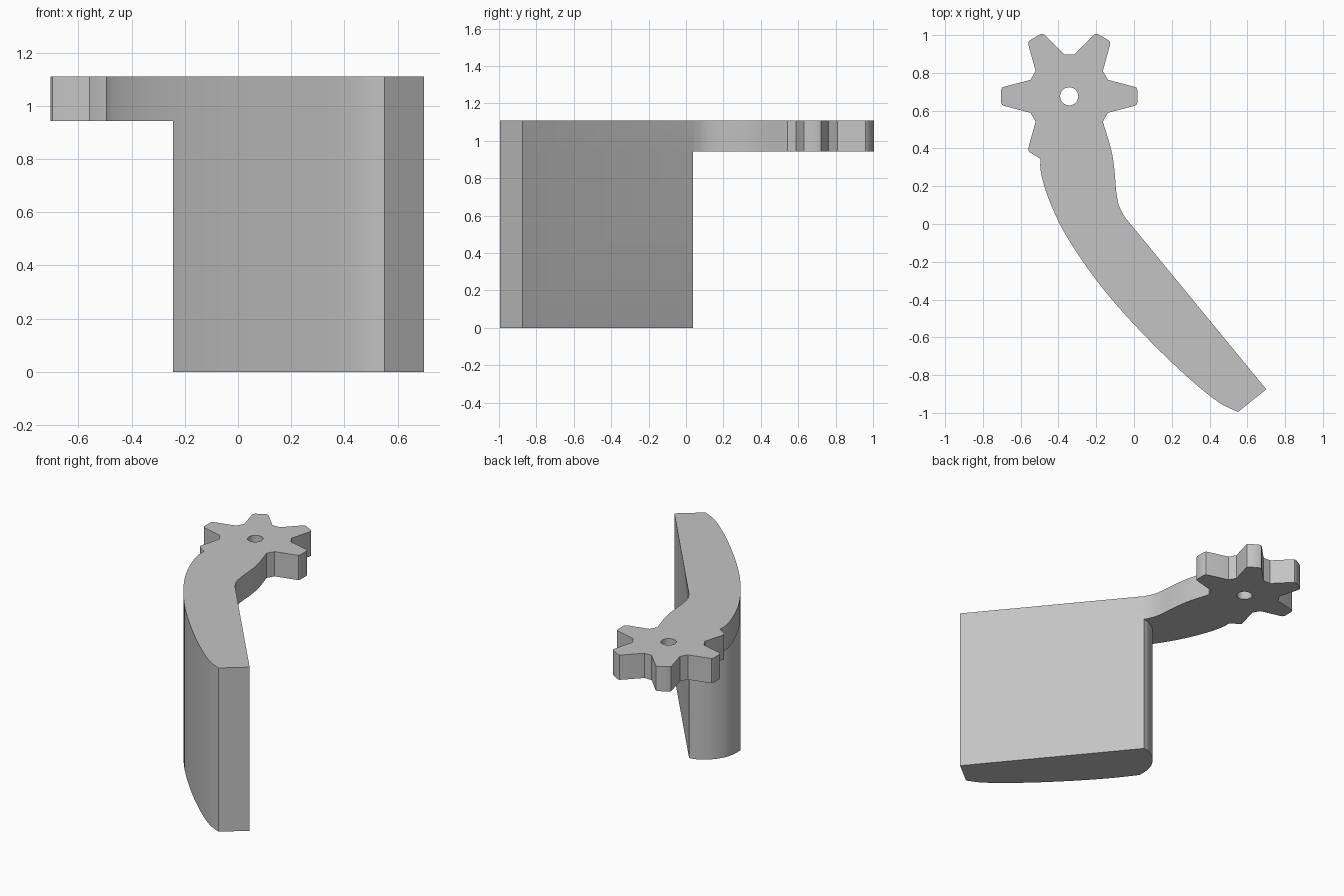
import bpy, bmesh, math
from mathutils import Vector, Matrix

cube = bpy.data.objects.get("Cube")
if cube:
    bpy.data.objects.remove(cube, do_unlink=True)

TOP, SHELF = 1.11, 0.942
HUB = Vector((-0.343, 0.676))
STEPS = 5

mat = bpy.data.materials.new("plain grey")
mat.use_nodes = True
grey = (0.55, 0.55, 0.55, 1)
mat.diffuse_color = grey
mat.node_tree.nodes["Principled BSDF"].inputs["Base Color"].default_value = grey


def smooth(points):
    """Catmull-Rom curve through the given points."""
    p = [Vector(q) for q in points]
    p = [2 * p[0] - p[1]] + p + [2 * p[-1] - p[-2]]
    out = []
    for a, b, c, d in zip(p, p[1:], p[2:], p[3:]):
        for i in range(STEPS):
            t = i / STEPS
            out.append(0.5 * (2 * b + (c - a) * t + (2 * a - 5 * b + 4 * c - d) * t * t
                              + (3 * b - a - 3 * c + d) * t ** 3))
    return out + [p[-2]]


def tooth(angle):
    """One gear tooth with rounded tip corners, counter-clockwise."""
    half = [(0.205, 0.087), (0.34, 0.052), (0.355, 0.046), (0.361, 0.033)]
    pts = [(x, -y) for x, y in half] + half[::-1]
    rot = Matrix.Rotation(math.radians(angle), 2)
    return [HUB + rot @ Vector(p) for p in pts]


# Profile pieces: concave arm side, gear, convex outer side, rounded blade end
inner = smooth([(-0.05, 0.038), (-0.08, 0.1), (-0.095, 0.18), (-0.103, 0.28),
                (-0.12, 0.39), (-0.165, 0.542)])
gear = [p for a in (0, 60, 120, 180) for p in tooth(a)] + tooth(240)[:4]
outer = smooth([(-0.495, 0.345), (-0.495, 0.29), (-0.475, 0.2), (-0.43, 0.08),
                (-0.36, -0.06), (-0.245, -0.235), (-0.1, -0.42), (0.1, -0.635),
                (0.3, -0.825), (0.45, -0.945), (0.55, -0.995)])
split = 5 * STEPS
tip = [Vector((0.7, -0.875))]
end = smooth([inner[0], (-0.1, 0.026), (-0.17, -0.022), (-0.22, -0.09),
              (-0.242, -0.16), outer[split]])

whole = inner + gear + outer + tip
arm = inner + gear + outer[:split] + end[:0:-1]
blade = outer[split:] + tip + end[:-1]
hole = [HUB + 0.048 * Vector((math.cos(a), math.sin(a)))
        for a in (math.tau * i / 32 for i in range(32))]

bm = bmesh.new()


def cap(loops, z):
    edges = []
    for loop in loops:
        vs = [bm.verts.new((p.x, p.y, z)) for p in loop]
        edges += [bm.edges.new((vs[i - 1], vs[i])) for i in range(len(vs))]
    bmesh.ops.triangle_fill(bm, edges=edges, use_beauty=True)


def walls(loop, low, high):
    for a, b in zip(loop, loop[1:] + loop[:1]):
        bm.faces.new([bm.verts.new((p.x, p.y, z))
                      for p, z in ((a, low), (b, low), (b, high), (a, high))])


# Flat top, arm underside and blade bottom
cap([whole, hole], TOP)
cap([arm, hole], SHELF)
cap([blade], 0)
# Upright sides
walls(whole, SHELF, TOP)
walls(hole, SHELF, TOP)
walls(blade, 0, SHELF)

bmesh.ops.remove_doubles(bm, verts=bm.verts[:], dist=0.0005)
bmesh.ops.recalc_face_normals(bm, faces=bm.faces[:])
mesh = bpy.data.meshes.new("geared_lever")
bm.to_mesh(mesh)
bm.free()
mesh.materials.append(mat)
lever = bpy.data.objects.new("geared_lever", mesh)
bpy.context.collection.objects.link(lever)

bpy.ops.object.select_all(action="DESELECT")
lever.select_set(True)
bpy.context.view_layer.objects.active = lever
bpy.ops.object.shade_smooth_by_angle(angle=math.radians(25))
